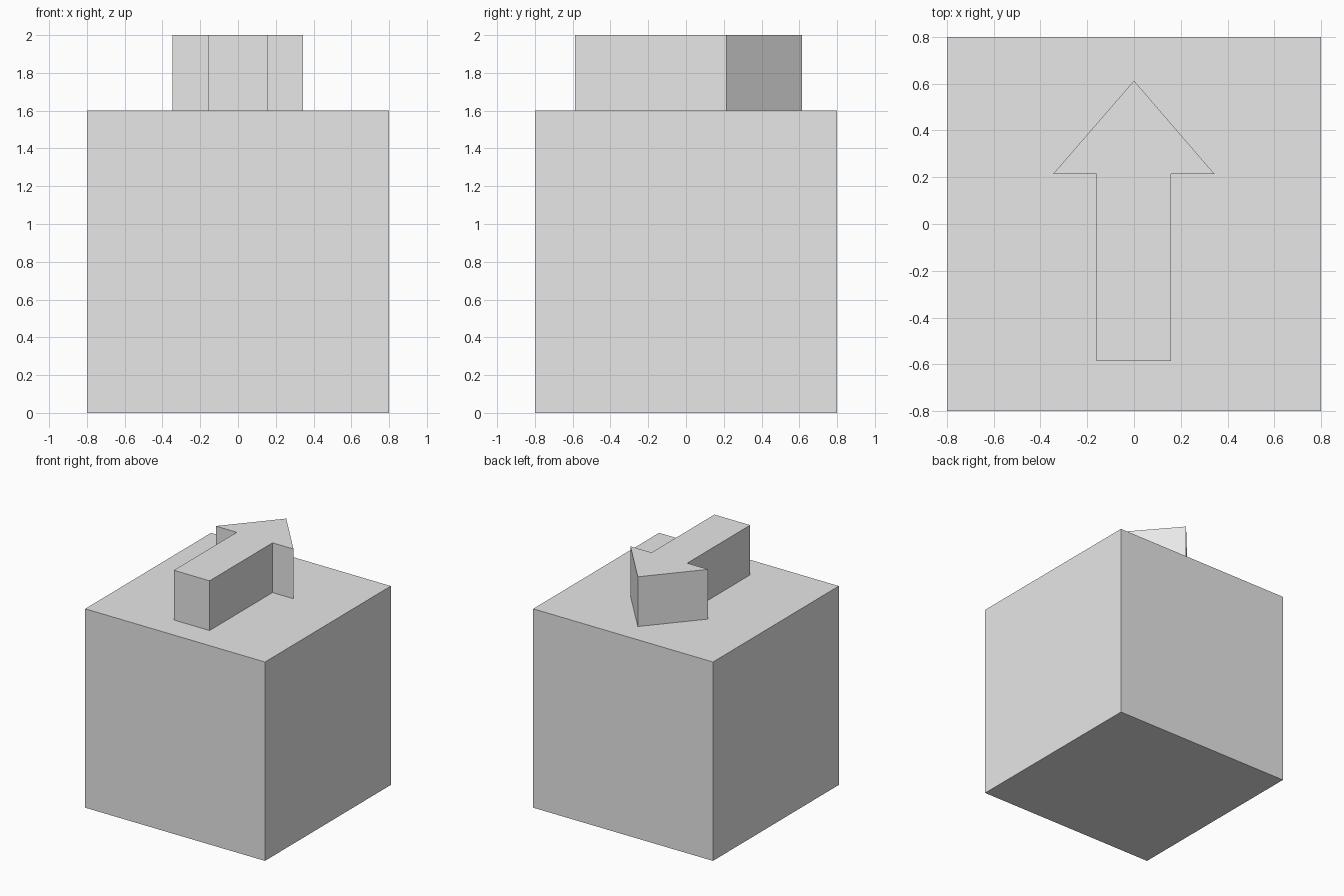
import bpy
import bmesh

default = bpy.data.objects.get("Cube")
if default:
    bpy.data.objects.remove(default, do_unlink=True)

# Plain grey used on every part
grey = bpy.data.materials.new("plain_grey")
grey.use_nodes = True
colour = (0.8, 0.8, 0.8, 1.0)
grey.diffuse_color = colour
grey.node_tree.nodes["Principled BSDF"].inputs["Base Color"].default_value = colour


def prism(name, outline, bottom, top):
    """Extrude a flat counter-clockwise outline upward into a solid."""
    bm = bmesh.new()
    base = bm.faces.new([bm.verts.new((x, y, bottom)) for x, y in outline])
    result = bmesh.ops.extrude_face_region(bm, geom=[base], use_keep_orig=True)
    raised = [v for v in result["geom"] if isinstance(v, bmesh.types.BMVert)]
    bmesh.ops.translate(bm, verts=raised, vec=(0, 0, top - bottom))
    bmesh.ops.recalc_face_normals(bm, faces=bm.faces)
    mesh = bpy.data.meshes.new(name)
    bm.to_mesh(mesh)
    bm.free()
    mesh.materials.append(grey)
    obj = bpy.data.objects.new(name, mesh)
    bpy.context.collection.objects.link(obj)
    return obj


# Cube body
half = 0.8
body_top = 1.6
prism("body", [(-half, -half), (half, -half), (half, half), (-half, half)], 0, body_top)

# Raised arrow pointing to the back
tail_y, barb_y, tip_y = -0.587, 0.213, 0.613
shaft_left, shaft_right = -0.16, 0.158
head_left, head_right = -0.347, 0.345
arrow_outline = [
    (shaft_left, tail_y), (shaft_right, tail_y),
    (shaft_right, barb_y), (head_right, barb_y),
    (0, tip_y),
    (head_left, barb_y), (shaft_left, barb_y),
]
prism("arrow", arrow_outline, body_top, 2.0)
